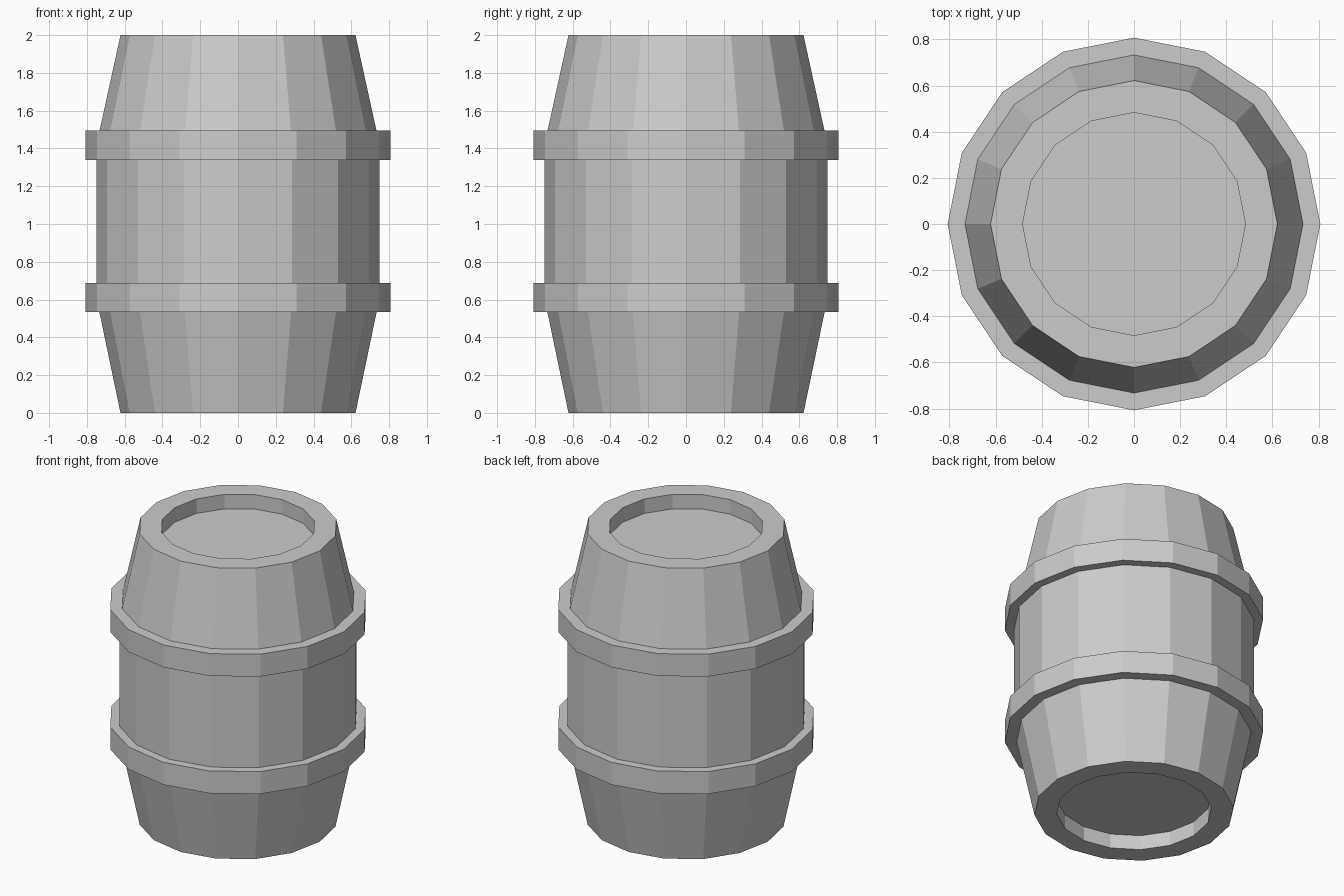
import bpy, bmesh
from math import cos, sin, tau

if "Cube" in bpy.data.objects:
    bpy.data.objects.remove(bpy.data.objects["Cube"])

SIDES = 16


def lathe(name, profile, closed=False):
    """Spin an (r, z) profile round z with flat facets; open ends are capped."""
    bm = bmesh.new()
    rings = [[bm.verts.new((r * cos(tau * i / SIDES), r * sin(tau * i / SIDES), z))
              for i in range(SIDES)] for r, z in profile]
    pairs = list(zip(rings, rings[1:]))
    if closed:
        pairs.append((rings[-1], rings[0]))
    else:
        bm.faces.new(rings[0][::-1])
        bm.faces.new(rings[-1])
    for a, b in pairs:
        for i in range(SIDES):
            j = (i + 1) % SIDES
            bm.faces.new((a[i], a[j], b[j], b[i]))
    bmesh.ops.recalc_face_normals(bm, faces=bm.faces)
    mesh = bpy.data.meshes.new(name)
    bm.to_mesh(mesh)
    bm.free()
    obj = bpy.data.objects.new(name, mesh)
    bpy.context.collection.objects.link(obj)
    return obj


# Staved body with a recessed head at each end
lathe("barrel_body", [
    (0.483, 0.10), (0.483, 0.0), (0.622, 0.0),
    (0.75, 0.61), (0.75, 1.417),
    (0.622, 2.0), (0.483, 2.0), (0.483, 1.90),
])

# Two hoops, slightly sunk into the staves
for name, z in (("lower_hoop", 0.61), ("upper_hoop", 1.417)):
    lo, hi = z - 0.077, z + 0.077
    lathe(name, [(0.72, lo), (0.808, lo), (0.808, hi), (0.72, hi)], closed=True)
